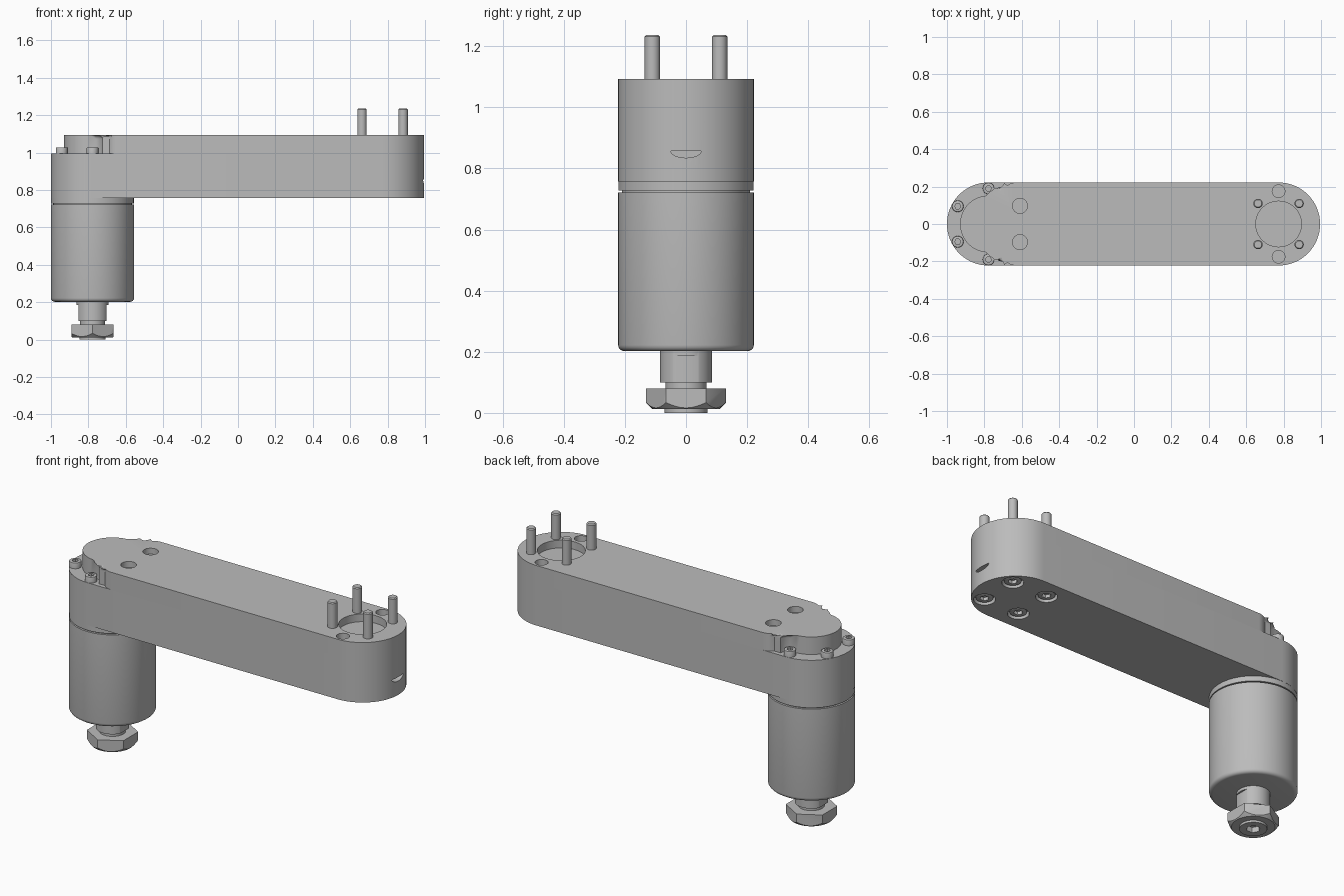
import bpy, bmesh
from math import sin, cos, pi, radians

cube = bpy.data.objects.get("Cube")
if cube:
    bpy.data.objects.remove(cube, do_unlink=True)

metal = bpy.data.materials.new("grey metal")
metal.use_nodes = True
GREY = (0.5, 0.5, 0.5, 1)
metal.diffuse_color = GREY
metal.node_tree.nodes["Principled BSDF"].inputs["Base Color"].default_value = GREY

MOTOR_X, TIP_X, R = -0.778, 0.773, 0.222


def arc(cx, cy, r, start, end, n):
    """Points along an arc, angles in degrees."""
    angles = [radians(start + (end - start) * i / n) for i in range(n + 1)]
    return [(cx + r * cos(a), cy + r * sin(a)) for a in angles]


def circle(cx, cy, r, n=48, turn=0):
    return arc(cx, cy, r, turn, turn + 360, n)[:-1]


def solid(name, outline, z0, z1, top=0, bottom=0, segments=4):
    """Upright prism with optional rounded top and bottom rims."""
    bm = bmesh.new()
    low = [bm.verts.new((x, y, z0)) for x, y in outline]
    high = [bm.verts.new((x, y, z1)) for x, y in outline]
    bm.faces.new(low[::-1])
    bm.faces.new(high)
    n = len(outline)
    for i in range(n):
        j = (i + 1) % n
        bm.faces.new((low[i], low[j], high[j], high[i]))
    for z, width in ((z1, top), (z0, bottom)):
        if width:
            rim = [e for e in bm.edges
                   if all(abs(v.co.z - z) < 1e-5 for v in e.verts)]
            bmesh.ops.bevel(bm, geom=rim, offset=width, segments=segments,
                            profile=0.5, affect='EDGES')
    bmesh.ops.recalc_face_normals(bm, faces=bm.faces)
    mesh = bpy.data.meshes.new(name)
    bm.to_mesh(mesh)
    bm.free()
    mesh.materials.append(metal)
    obj = bpy.data.objects.new(name, mesh)
    bpy.context.collection.objects.link(obj)
    return obj


def select(obj):
    bpy.ops.object.select_all(action='DESELECT')
    obj.select_set(True)
    bpy.context.view_layer.objects.active = obj


def carve(obj, cutter, operation='DIFFERENCE'):
    mod = obj.modifiers.new("carve", 'BOOLEAN')
    mod.operation, mod.solver, mod.object = operation, 'EXACT', cutter
    select(obj)
    bpy.ops.object.modifier_apply(modifier=mod.name)
    bpy.data.objects.remove(cutter, do_unlink=True)


def drill(obj, x, y, r, z0, z1, n=32):
    carve(obj, solid("cutter", circle(x, y, r, n), z0, z1))


# Arm: full-length lower half, with a sleeve round the motor
lower_outline = arc(TIP_X, 0, R, -90, 90, 32) + arc(MOTOR_X, 0, R, 90, 270, 32)
arm_lower = solid("arm_lower", lower_outline, 0.757, 0.995, bottom=0.022)
sleeve = solid("motor_sleeve", circle(MOTOR_X, 0, R - 0.001, 64), 0.728, 0.994, bottom=0.006)

# Arm: upper half, narrowing to a rounded nose between the cap screws
side = (arc(-0.63, R - 0.08, 0.08, 90, 135, 5)
        + arc(MOTOR_X, 0.208, 0.055, -10, -70, 5)
        + arc(MOTOR_X, 0, 0.152, 95, 180, 14))
upper_outline = (arc(TIP_X, 0, R, -90, 90, 32) + side
                 + [(x, -y) for x, y in reversed(side[:-1])])
arm_upper = solid("arm_upper", upper_outline, 0.995, 1.093, top=0.02)

# Recesses in the top of the arm
pins = [(TIP_X + sx * 0.11, sy * 0.11) for sx in (-1, 1) for sy in (-1, 1)]
drill(arm_upper, TIP_X, 0, 0.122, 1.05, 1.2, 48)
for s in (-1, 1):
    drill(arm_upper, TIP_X, s * 0.175, 0.034, 1.04, 1.2)
    drill(arm_upper, -0.61, s * 0.097, 0.04, 1.06, 1.2)

# Crescent notch in the tip of the arm
notch = solid("cutter", arc(0, 0, 0.05, 180, 360, 14), -0.04, 0.04)
notch.scale = (1, 0.45, 1)
notch.rotation_euler = (pi / 2, 0, pi / 2)
notch.location = (TIP_X + R, 0, 0.857)
bpy.context.view_layer.update()
carve(arm_lower, notch)

# Threaded pins above, with socket screw heads sunk in the underside
for i, (x, y) in enumerate(pins, 1):
    drill(arm_lower, x, y, 0.055, 0.7, 0.785)
    head = solid(f"pin_head_{i}", circle(x, y, 0.045, 32), 0.764, 0.79, bottom=0.005, segments=2)
    drill(head, x, y, 0.024, 0.7, 0.782, 6)
    solid(f"pin_{i}", circle(x, y, 0.025, 16), 1.0, 1.236, top=0.005, segments=1)

# Cap screws on the ledge
for i, angle in enumerate((90, 150, 210, 270), 1):
    x = MOTOR_X + 0.19 * cos(radians(angle))
    y = 0.19 * sin(radians(angle))
    screw = solid(f"cap_screw_{i}", circle(x, y, 0.031, 24), 0.99, 1.028, top=0.004, segments=2)
    drill(screw, x, y, 0.016, 1.008, 1.1, 6)

# Motor body hanging under the arm
solid("motor_groove", circle(MOTOR_X, 0, R - 0.012, 64), 0.71, 0.74)
solid("motor_body", circle(MOTOR_X, 0, R, 64), 0.202, 0.721, top=0.008, bottom=0.02)

# Output shaft with two wrench flats
shaft = solid("shaft", circle(MOTOR_X, 0, 0.085), 0.1, 0.21)
for s in (-1, 1):
    near, far = MOTOR_X + s * 0.075, MOTOR_X + s * 0.12
    a, b = min(near, far), max(near, far)
    carve(shaft, solid("cutter", [(a, -0.1), (b, -0.1), (b, 0.1), (a, 0.1)], 0.05, 0.186))
solid("shaft_neck", circle(MOTOR_X, 0, 0.067), 0.07, 0.105)

# Chamfered hex nut and the socketed end face
nut = solid("hex_nut", circle(MOTOR_X, 0, 0.131, 6, 30), 0.012, 0.08)
carve(nut, solid("cutter", circle(MOTOR_X, 0, 0.131, 64), 0.012, 0.08,
                 top=0.022, bottom=0.022, segments=1), 'INTERSECT')
drill(nut, MOTOR_X, 0, 0.05, -0.1, 0.04)
end_face = solid("nut_end_face", circle(MOTOR_X, 0, 0.07), 0.0, 0.04, bottom=0.005, segments=2)
drill(end_face, MOTOR_X, 0, 0.036, -0.1, 0.03, 6)

# Smooth the round walls and keep the edges crisp
for obj in list(bpy.context.scene.objects):
    if obj.type == 'MESH':
        select(obj)
        bpy.ops.object.shade_smooth_by_angle(angle=radians(30))
